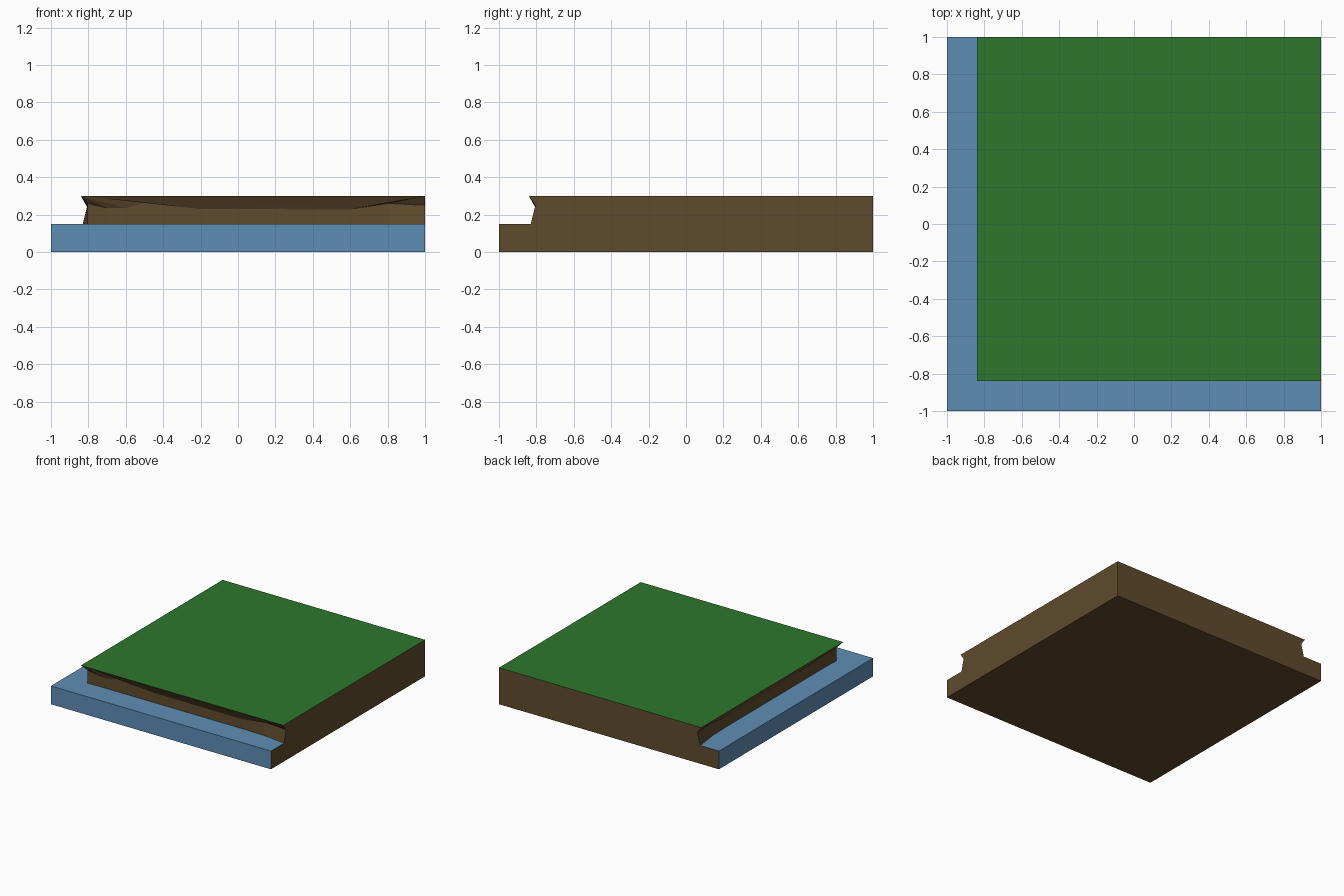
import bpy, bmesh

if "Cube" in bpy.data.objects:
    bpy.data.objects.remove(bpy.data.objects["Cube"])

WATER_Z, TOP_Z, LIP = 0.15, 0.30, -0.84


def material(name, rgb):
    m = bpy.data.materials.new(name)
    m.diffuse_color = (*rgb, 1)
    m.use_nodes = True
    m.node_tree.nodes["Principled BSDF"].inputs["Base Color"].default_value = m.diffuse_color
    return m


# Eroded bank stations: position along the bank, fold height, fold offset, foot offset
bank = [(-0.80, 0.26, -0.805, -0.805), (-0.70, 0.235, -0.80, -0.80),
        (-0.60, 0.235, -0.80, -0.80), (-0.50, 0.265, -0.80, -0.80),
        (-0.40, 0.27, -0.80, -0.80), (-0.20, 0.23, -0.80, -0.80),
        (0.60, 0.228, -0.80, -0.80), (0.80, 0.26, -0.80, -0.805),
        (1.00, 0.25, -0.805, -0.83)]

bm = bmesh.new()
EARTH, GRASS, WATER = 0, 1, 2


def face(verts, mat):
    f = bm.faces.new(verts)
    f.material_index = mat


# Shared corners
low = {(x, y): bm.verts.new((x, y, 0)) for x in (-1, 1) for y in (-1, 1)}
edge = bm.verts.new((-1, -1, WATER_Z))
lip = bm.verts.new((LIP, LIP, TOP_Z))
back_top = bm.verts.new((1, 1, TOP_Z))
z0, c = bank[0][1], bank[0][2]
fold0 = bm.verts.new((c, c, z0))
foot0 = bm.verts.new((c, c, WATER_Z))


def build_arm(swap):
    """One bank with its water strip; swap mirrors it over the diagonal."""
    def v(t, o, z):
        return bm.verts.new((o, t, z) if swap else (t, o, z))

    folds = [fold0] + [v(t, o, z) for t, z, o, _ in bank[1:]]
    feet = [foot0] + [v(t, f, WATER_Z) for t, _, _, f in bank[1:]]
    lip_end = v(1, LIP, TOP_Z)
    water_end = v(1, -1, WATER_Z)
    low_end = low[(-1, 1) if swap else (1, -1)]

    # Overhang as a fan from the lip corner, then out to the lip end
    k = 5
    for i in range(len(folds) - 1):
        face([folds[i], folds[i + 1], lip if i < k else lip_end], EARTH)
        face([folds[i], folds[i + 1], feet[i + 1], feet[i]], EARTH)
    face([lip, folds[k], lip_end], EARTH)
    # Water surface and outer water wall
    face([edge] + feet + [water_end], WATER)
    face([low[(-1, -1)], low_end, water_end, edge], WATER)
    # Cut earth side showing the bank profile
    face([low_end, low[(1, 1)], back_top, lip_end, folds[-1], feet[-1], water_end], EARTH)
    return lip_end


front_end = build_arm(False)
left_end = build_arm(True)

# Grass top and earth underside
face([lip, front_end, back_top, left_end], GRASS)
face([low[(-1, -1)], low[(1, -1)], low[(1, 1)], low[(-1, 1)]], EARTH)
bmesh.ops.recalc_face_normals(bm, faces=bm.faces[:])

me = bpy.data.meshes.new("river_corner_tile")
bm.to_mesh(me)
bm.free()
for m in (material("earth brown", (0.115, 0.070, 0.026)),
          material("grass green", (0.027, 0.187, 0.027)),
          material("water blue", (0.113, 0.268, 0.460))):
    me.materials.append(m)
bpy.context.collection.objects.link(bpy.data.objects.new("river_corner_tile", me))
